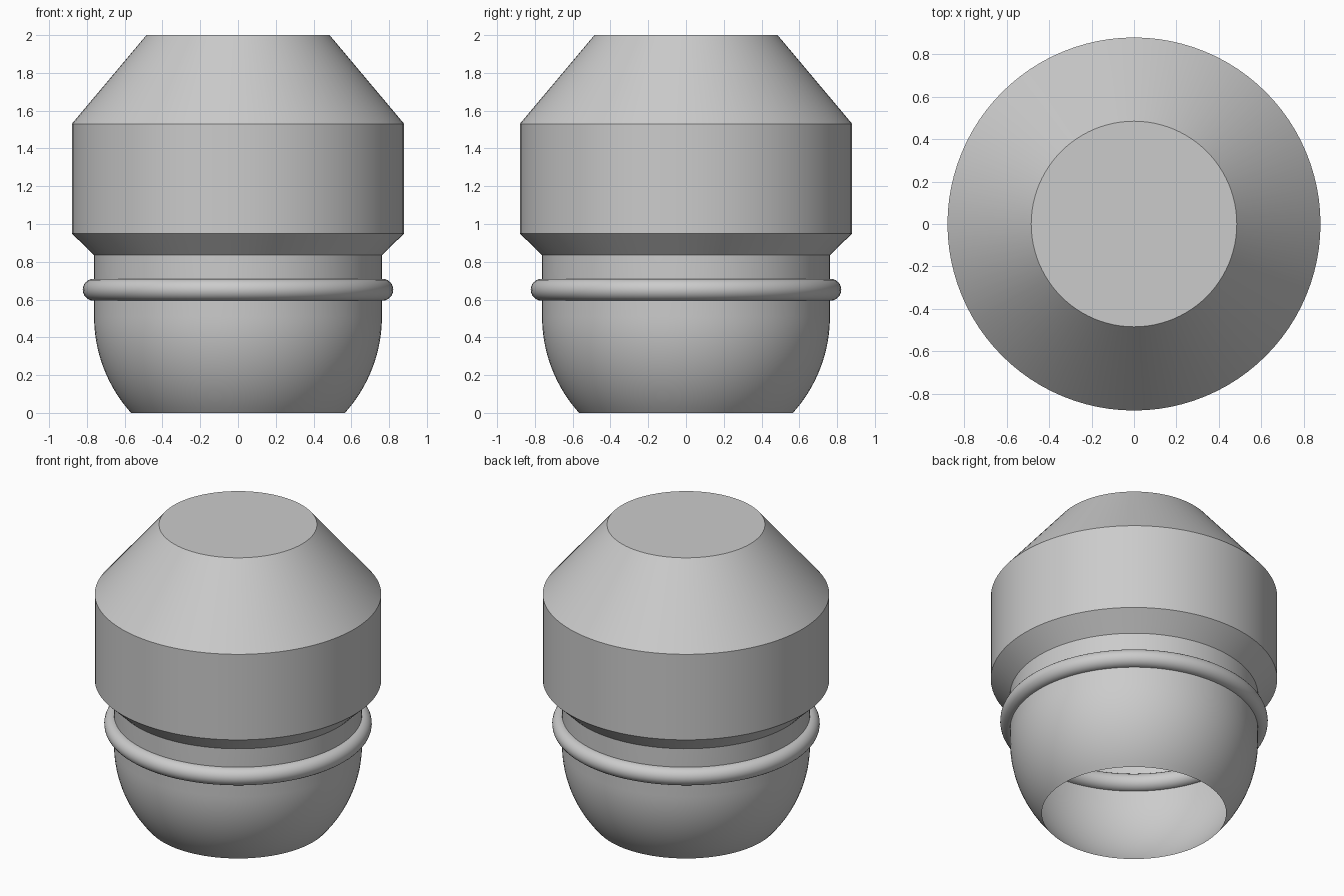
import bpy
import math

SEGMENTS = 96

default_cube = bpy.data.objects.get("Cube")
if default_cube:
    bpy.data.objects.remove(default_cube, do_unlink=True)

grey = bpy.data.materials.new("plain grey")
grey.use_nodes = True
colour = (0.6, 0.6, 0.6, 1)
grey.diffuse_color = colour
grey.node_tree.nodes["Principled BSDF"].inputs["Base Color"].default_value = colour


def finish(obj, name):
    """Name, colour and smooth a part, keeping its hard edges."""
    obj.name = name
    obj.data.materials.append(grey)
    bpy.ops.object.select_all(action="DESELECT")
    obj.select_set(True)
    bpy.context.view_layer.objects.active = obj
    bpy.ops.object.shade_smooth_by_angle(angle=math.radians(25))


def revolve(name, profile, cap_top=False):
    """Turn a bottom-to-top (radius, height) profile around z."""
    verts, faces = [], []
    for radius, height in profile:
        for i in range(SEGMENTS):
            a = math.tau * i / SEGMENTS
            verts.append((radius * math.cos(a), radius * math.sin(a), height))
    for ring in range(len(profile) - 1):
        low, high = ring * SEGMENTS, (ring + 1) * SEGMENTS
        for i in range(SEGMENTS):
            j = (i + 1) % SEGMENTS
            faces.append((low + i, low + j, high + j, high + i))
    if cap_top:
        faces.append(range(len(verts) - SEGMENTS, len(verts)))
    mesh = bpy.data.meshes.new(name)
    mesh.from_pydata(verts, [], faces)
    obj = bpy.data.objects.new(name, mesh)
    bpy.context.collection.objects.link(obj)
    finish(obj, name)


# Open rounded bowl running up into the straight neck
NECK_R, BOWL_Z, STEPS = 0.762, 0.51, 16
start = math.asin(BOWL_Z / NECK_R)
bowl = []
for k in range(STEPS + 1):
    a = -start * (1 - k / STEPS)
    bowl.append((NECK_R * math.cos(a), BOWL_Z + NECK_R * math.sin(a)))

# Hollow shell: bowl, neck, flare, drum and tapered shoulder with a flat top
upper = [(NECK_R, 0.835), (0.88, 0.95), (0.88, 1.53), (0.485, 2.0)]
revolve("body_shell", bowl + upper, cap_top=True)

# Round ring around the neck
bpy.ops.mesh.primitive_torus_add(
    major_segments=SEGMENTS, minor_segments=24,
    major_radius=0.764, minor_radius=0.058, location=(0, 0, 0.652))
finish(bpy.context.object, "neck_ring")
